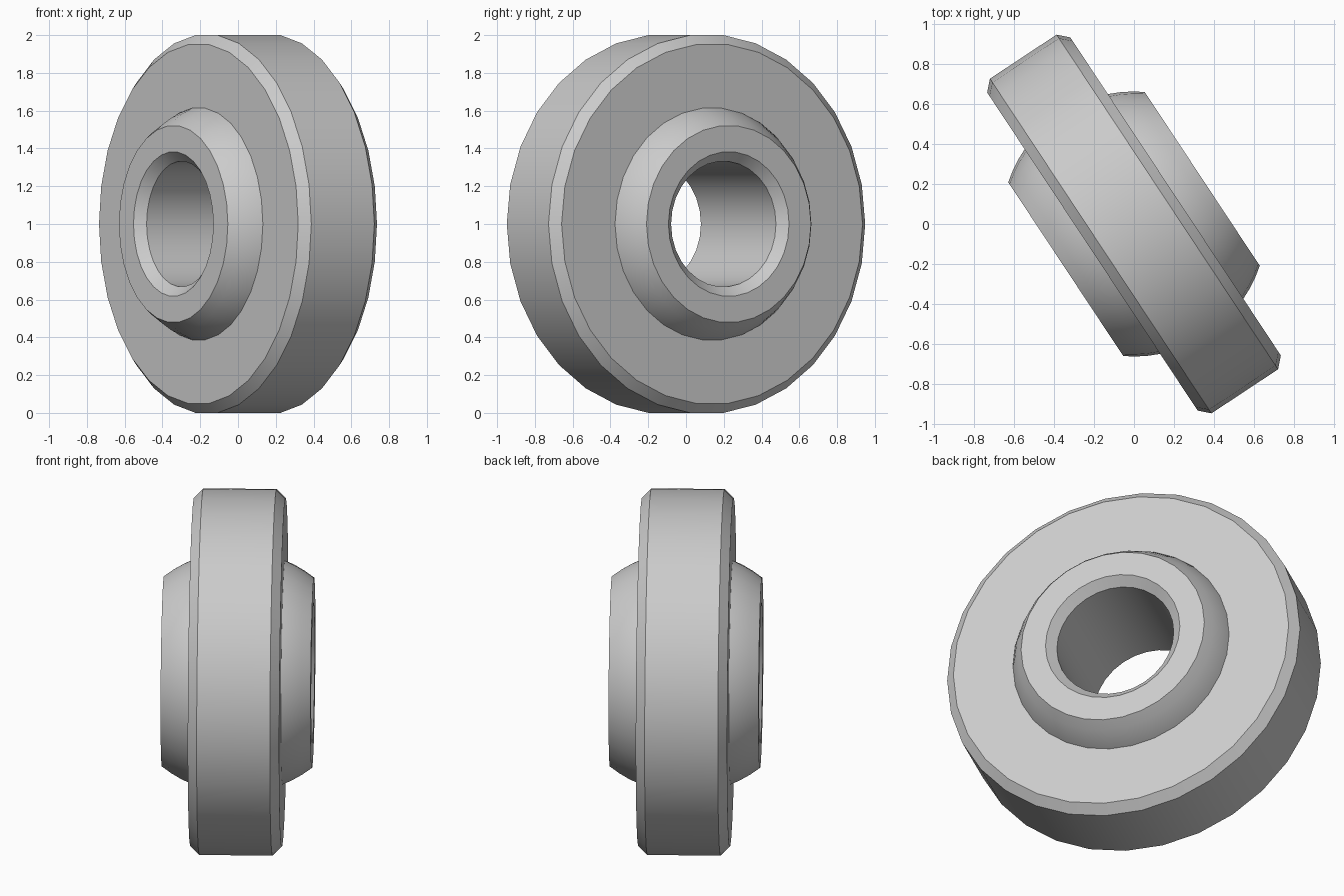
import bpy
import bmesh
from math import sin, cos, asin, radians
from mathutils import Matrix, Vector

cube = bpy.data.objects.get("Cube")
if cube:
    bpy.data.objects.remove(cube, do_unlink=True)

STEPS = 30
TILT = radians(33.5)
RADIUS = 1 / cos(radians(6))
BALL_R = 0.664
RING_HALF, BALL_HALF = 0.25, 0.41

steel = bpy.data.materials.new("steel grey")
steel.use_nodes = True
grey = (0.6, 0.6, 0.6, 1)
steel.diffuse_color = grey
steel.node_tree.nodes["Principled BSDF"].inputs["Base Color"].default_value = grey


def arc(radius, half, count):
    """Spherical profile from -half to +half along the axis."""
    limit = asin(half / radius)
    angles = [limit * (2 * i / count - 1) for i in range(count + 1)]
    return [(radius * sin(a), radius * cos(a)) for a in angles]


def lathe(name, profile):
    """Spin a closed (axis, radius) profile around the horizontal axis."""
    bm = bmesh.new()
    verts = [bm.verts.new((a, r, 0)) for a, r in profile]
    edges = [bm.edges.new((v, verts[i - 1])) for i, v in enumerate(verts)]
    bmesh.ops.spin(bm, geom=verts + edges, axis=Vector((1, 0, 0)), cent=(0, 0, 0),
                   angle=radians(360), steps=STEPS, use_duplicate=False)
    bmesh.ops.remove_doubles(bm, verts=bm.verts, dist=0.0005)
    bmesh.ops.recalc_face_normals(bm, faces=bm.faces)
    bm.transform(Matrix.Translation((0, 0, 1)) @ Matrix.Rotation(TILT, 4, "Z"))
    mesh = bpy.data.meshes.new(name)
    bm.to_mesh(mesh)
    bm.free()
    mesh.materials.append(steel)
    obj = bpy.data.objects.new(name, mesh)
    bpy.context.collection.objects.link(obj)
    bpy.ops.object.select_all(action="DESELECT")
    obj.select_set(True)
    bpy.context.view_layer.objects.active = obj
    bpy.ops.object.shade_smooth_by_angle(angle=radians(25))


# Outer ring: chamfered rim with a spherical seat
rim = [(RING_HALF, RADIUS - 0.05), (0.2, RADIUS), (-0.2, RADIUS), (-RING_HALF, RADIUS - 0.05)]
lathe("outer_ring", rim + arc(BALL_R + 0.001, RING_HALF, 8))

# Inner ball: truncated sphere with a chamfered bore
bore = [(BALL_HALF, 0.383), (0.36, 0.333), (-0.36, 0.333), (-BALL_HALF, 0.383)]
lathe("inner_ball", bore + arc(BALL_R, BALL_HALF, 14))
